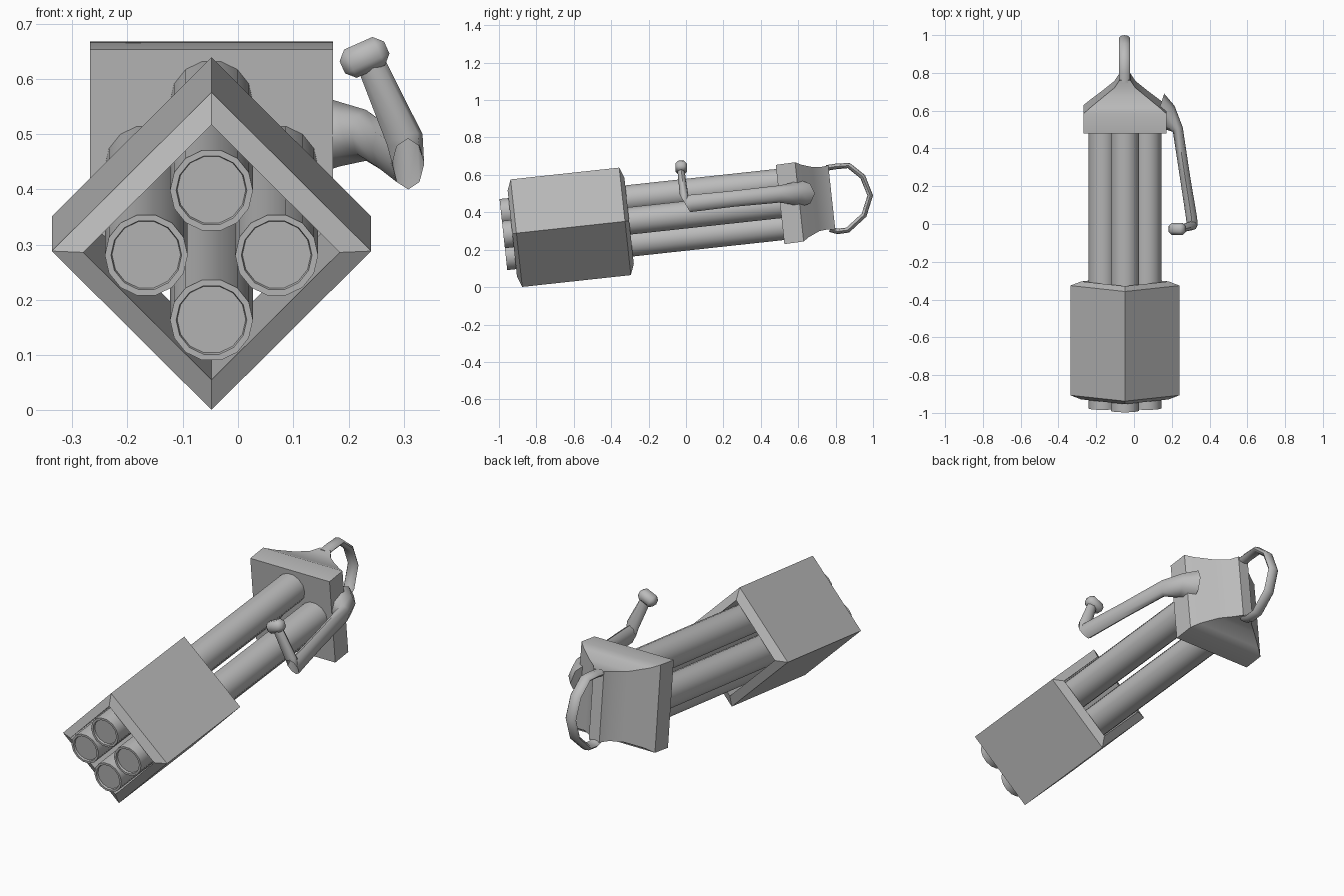
import bpy, bmesh
from math import radians, sin, cos, pi
from mathutils import Matrix, Vector

if "Cube" in bpy.data.objects:
    bpy.data.objects.remove(bpy.data.objects["Cube"])

grey = bpy.data.materials.new("plain grey")
grey.use_nodes = True
grey.diffuse_color = (0.5, 0.5, 0.5, 1)
grey.node_tree.nodes["Principled BSDF"].inputs["Base Color"].default_value = (0.5, 0.5, 0.5, 1)

# The whole weapon is pitched up slightly about its barrel axis
TILT = Matrix.Translation((-0.048, 0, 0.387)) @ Matrix.Rotation(radians(6.2), 4, "X")


def finish(bm, name, matrix=Matrix(), angle=None):
    bmesh.ops.recalc_face_normals(bm, faces=bm.faces)
    bm.transform(matrix)
    mesh = bpy.data.meshes.new(name)
    bm.to_mesh(mesh)
    bm.free()
    mesh.materials.append(grey)
    obj = bpy.data.objects.new(name, mesh)
    bpy.context.collection.objects.link(obj)
    if angle:
        bpy.ops.object.select_all(action="DESELECT")
        obj.select_set(True)
        bpy.context.view_layer.objects.active = obj
        bpy.ops.object.shade_smooth_by_angle(angle=radians(angle))
    return obj


def loft(name, rings, matrix=Matrix(), angle=None, closed=False):
    """Skin a list of equal-length point rings; cap the ends unless closed."""
    bm = bmesh.new()
    loops = [[bm.verts.new(p) for p in ring] for ring in rings]
    n = len(loops[0])
    pairs = list(zip(loops, loops[1:])) + ([(loops[-1], loops[0])] if closed else [])
    for a, b in pairs:
        for i in range(n):
            j = (i + 1) % n
            bm.faces.new((a[i], a[j], b[j], b[i]))
    if not closed:
        bm.faces.new(loops[0])
        bm.faces.new(loops[-1])
    return finish(bm, name, matrix, angle)


def ring(centre, u, v, sides=8):
    c, u, v = Vector(centre), Vector(u), Vector(v)
    return [c + u * cos(2 * pi * i / sides) + v * sin(2 * pi * i / sides) for i in range(sides)]


def flat_ring(r, y, sides, x=0, z=0):
    return ring((x, y, z), (r, 0, 0), (0, 0, r), sides)


def box_ring(y, w, h, z=0):
    return [(-w, y, z - h), (w, y, z - h), (w, y, z + h), (-w, y, z + h)]


# Hollow diamond sleeve with bevelled ends
OUT, IN, FRONT, BACK, LIP = 0.289, 0.232, -0.912, -0.328, 0.022
loft("barrel_sleeve", [flat_ring(OUT, FRONT, 4), flat_ring(OUT, BACK, 4),
                       flat_ring(IN, BACK + LIP, 4), flat_ring(IN, FRONT - LIP, 4)],
     TILT, closed=True)

# Four barrels with shallow recessed muzzles
for name, dx, dz in (("top", 0, 1), ("bottom", 0, -1), ("left", 1, 0), ("right", -1, 0)):
    x, z = dx * 0.118, dz * 0.118
    loft(name + "_barrel", [flat_ring(r, y, 14, x, z) for r, y in
                            ((0.062, -0.972), (0.064, -0.982), (0.075, -0.982), (0.075, 0.53))],
         TILT, 40)

# Rear housing: square block pinched into a narrow upright bar
housing = ((0.506, 0.22, 0.213, 0), (0.61, 0.22, 0.213, 0.003), (0.64, 0.185, 0.195, 0.005),
           (0.70, 0.11, 0.172, 0.008), (0.745, 0.055, 0.168, 0.008), (0.785, 0.029, 0.172, 0.008))
loft("rear_housing", [box_ring(*h) for h in housing], TILT, 35)

# D-shaped grip behind the housing
grip = [Vector((-0.05, y, z)) for y, z in
        ((0.75, 0.637), (0.80, 0.645), (0.87, 0.65), (0.945, 0.59), (0.985, 0.49),
         (0.952, 0.385), (0.865, 0.305), (0.81, 0.298), (0.77, 0.31))]
rings = []
for i, p in enumerate(grip):
    t = (grip[min(i + 1, len(grip) - 1)] - grip[max(i - 1, 0)]).normalized()
    side = t.cross(Vector((1, 0, 0)))
    rings.append(ring(p, (0.029, 0, 0), side * 0.015))
loft("rear_grip", rings, angle=60)

# Crank: flared root, forward arm, upright stem
loft("crank_arm", [ring((0.13, 0.60, 0.50), (0.03, 0.09, 0), (0, 0, 0.075)),
                   ring((0.185, 0.565, 0.50), (0.03, 0.06, 0), (0, 0, 0.058)),
                   ring((0.232, 0.50, 0.498), (0.026, 0.012, 0), (0, 0, 0.046)),
                   ring((0.27, 0.25, 0.472), (0.027, 0.004, 0), (0, 0, 0.043)),
                   ring((0.305, 0.03, 0.448), (0.029, 0.004, 0), (0, 0, 0.046)),
                   ring((0.308, -0.005, 0.446), (0.029, 0, 0), (0, -0.028, 0.046)),
                   ring((0.302, -0.01, 0.49), (0.032, 0, 0.010), (0, -0.024, 0.008)),
                   ring((0.242, -0.027, 0.625), (0.024, 0, 0.010), (0, -0.019, 0))],
     angle=60)

# Crank knob
bm = bmesh.new()
bmesh.ops.create_cube(bm, size=1)
bmesh.ops.scale(bm, vec=(0.088, 0.062, 0.056), verts=bm.verts)
bmesh.ops.bevel(bm, geom=bm.edges[:], offset=0.016, segments=1, affect="EDGES")
finish(bm, "crank_knob", Matrix.Translation((0.229, -0.026, 0.639)) @ Matrix.Rotation(radians(-24), 4, "Y"), 50)
